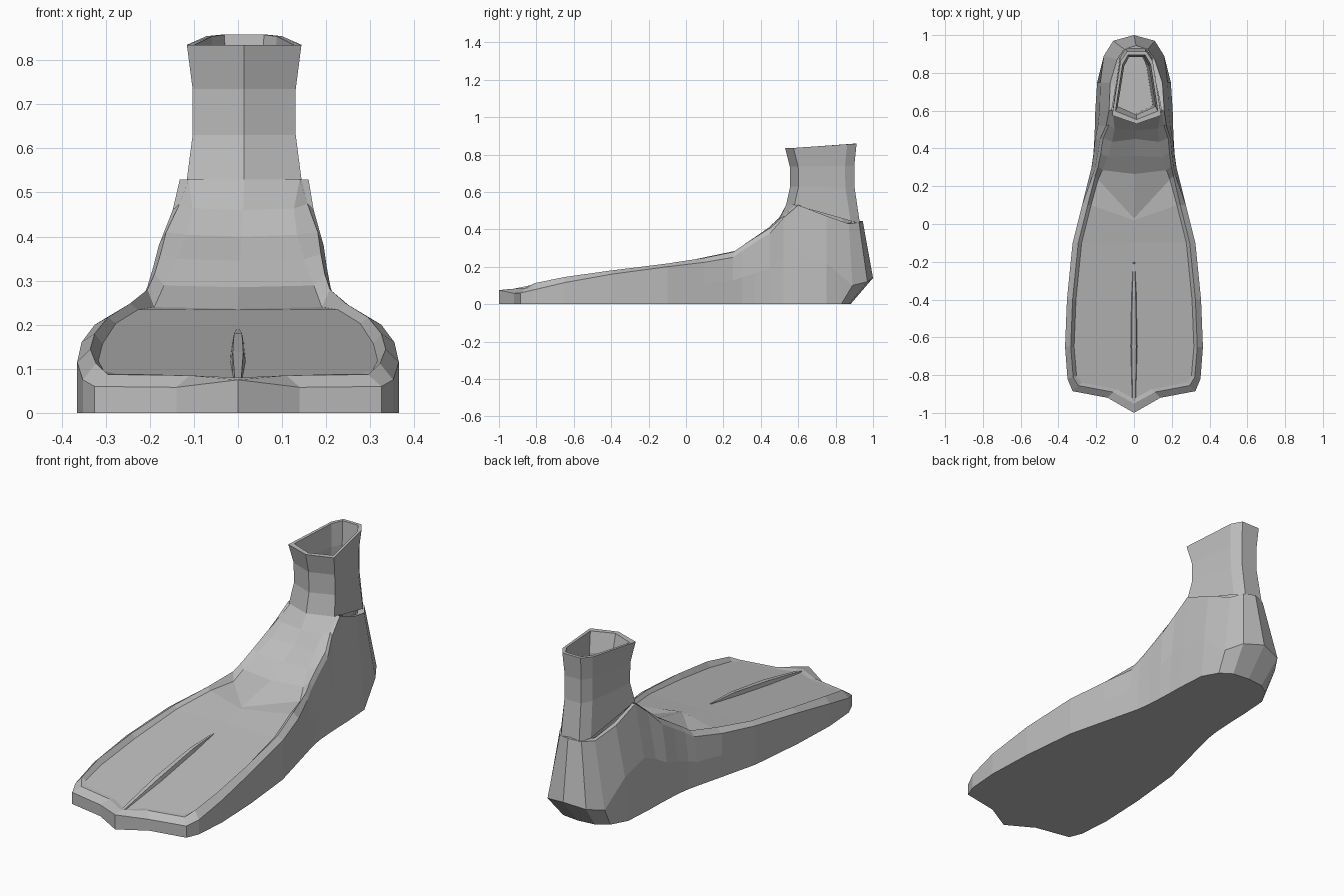
import bpy
import bmesh

cube = bpy.data.objects.get("Cube")
if cube:
    bpy.data.objects.remove(cube, do_unlink=True)

rubber = bpy.data.materials.new("grey_rubber")
rubber.use_nodes = True
GREY = (0.5, 0.5, 0.5, 1)
rubber.diffuse_color = GREY
rubber.node_tree.nodes["Principled BSDF"].inputs["Base Color"].default_value = GREY


def lean(p):
    """The ankle sits slightly towards the left side."""
    x, y, z = p
    return (x + 0.014 * min(1, max(0, (z - 0.25) / 0.25)), y, z)


def finish(name, bm):
    bmesh.ops.remove_doubles(bm, verts=bm.verts, dist=0.0005)
    bmesh.ops.recalc_face_normals(bm, faces=bm.faces)
    mesh = bpy.data.meshes.new(name)
    bm.to_mesh(mesh)
    bm.free()
    mesh.materials.append(rubber)
    ob = bpy.data.objects.new(name, mesh)
    bpy.context.collection.objects.link(ob)
    return ob


def add_face(bm, points):
    """Add a face, dropping repeated corners."""
    unique = list(dict.fromkeys(points))
    if len(unique) > 2:
        bm.faces.new([bm.verts.new(p) for p in unique])


def loft(bm, columns, mirrored=True):
    """Skin neighbouring columns of points, on both sides of the middle."""
    for side in (1, -1) if mirrored else (1,):
        for a, b in zip(columns, columns[1:]):
            for i in range(min(len(a), len(b)) - 1):
                quad = (a[i], b[i], b[i + 1], a[i + 1])
                add_face(bm, [lean((side * x, y, z)) for x, y, z in quad])


def floor_z(y):
    return 0.08 + (y + 0.9) * 0.154


# Blade: outline x, y, outer edge height, rim height, rim y inset
blade = [
    (0, -1, .075, .08, .05),
    (.14, -.92, .058, .085, .03),
    (.325, -.885, .06, .087, .03),
    (.352, -.82, .075, .112, .01),
    (.365, -.65, .115, .145, 0),
    (.355, -.4, .16, .18, 0),
    (.325, -.1, .2, .217, 0),
    (.275, .1, .224, .248, 0),
]
columns = []
for x, y, outer, rim, inset in blade:
    rx, fx = max(0, x - .03), max(0, x - .048)
    fy = y + inset * 1.5
    cy = min(fy, .02)
    columns.append([(0, y, 0), (x, y, 0), (x, y, outer / 2), (x, y, outer),
                    (rx, y + inset, rim), (fx, fy, floor_z(fy)),
                    (0, cy, floor_z(cy) + (.01 if y > 0 else 0))])

# Instep: foot x, y, shoulder x, shoulder z, top x, centre y, centre z
instep = [
    (.237, .25, .222, .25, .19, .03, .236),
    (.225, .3, .208, .285, .17, .265, .285),
    (.215, .37, .197, .33, .145, .36, .345),
    (.21, .45, .187, .38, .125, .45, .4),
    (.207, .52, .16, .46, .115, .497, .46),
    (.205, .6, .146, .53, .126, .535, .53),
]
for x, y, sx, sz, tx, cy, cz in instep:
    lip = min(.03, (.53 - sz) * .2)
    columns.append([(0, y, 0), (x, y, 0), ((x + sx) / 2 + .008, y, sz / 2), (sx, y, sz),
                    (sx - .015, y + .005, sz + lip),
                    (tx, y - .015, min(cz + .004, sz + lip)), (0, cy, cz)])

# Heel cup: bottom x y, bulge x y z, top x y z
heel = [
    (.195, .75, .178, .75, .22, .138, .75, .472),
    (.15, .83, .16, .89, .1, .1, .87, .43),
    (.09, .87, .11, .97, .12, .062, .925, .437),
    (0, .88, 0, 1, .14, 0, .945, .445),
]
for bx, by, mx, my, mz, tx, ty, tz in heel:
    columns.append([(0, by, 0), (bx, by, 0), (mx, my, mz), (tx, ty, tz),
                    (tx * .8, ty - .03, tz)])

bm = bmesh.new()
loft(bm, columns)
finish("fin_body", bm)


# Ankle cuff: hollow tube with a pointed front and rounded back
def ring(w, front, back, zf, zb):
    half = [(0, front), (w, front + .045), (.66 * w, back - .05), (.4 * w, back), (0, back)]
    start = front + .045
    return [(x, y, zf + (zb - zf) * max(0, y - start) / (back - start)) for x, y in half]


rings = [
    ring(.13, .535, .93, .53, .43),
    ring(.117, .557, .902, .63, .62),
    ring(.117, .555, .9, .735, .74),
    ring(.13, .53, .912, .835, .858),
    ring(.112, .553, .895, .835, .858),
    ring(.1, .578, .885, .735, .74),
    ring(.1, .578, .885, .63, .62),
    ring(.1, .58, .89, .06, .06),
]
bm = bmesh.new()
loft(bm, rings)
sole = rings[-1]
add_face(bm, [lean(p) for p in sole] + [lean((-x, y, z)) for x, y, z in sole[-2:0:-1]])
finish("ankle_cuff", bm)

# Centre rib of the blade: y, half width, height
rib = []
for y, w, h in [(-.95, .012, .004), (-.65, .02, .02), (-.38, .015, .02), (-.2, .006, .002)]:
    z = floor_z(y)
    rib.append([(-w, y, z - .01), (-w * .6, y, z + h), (w * .6, y, z + h), (w, y, z - .01)])
bm = bmesh.new()
loft(bm, rib, mirrored=False)
for end in (rib[0], rib[-1]):
    add_face(bm, end)
finish("centre_rib", bm)
